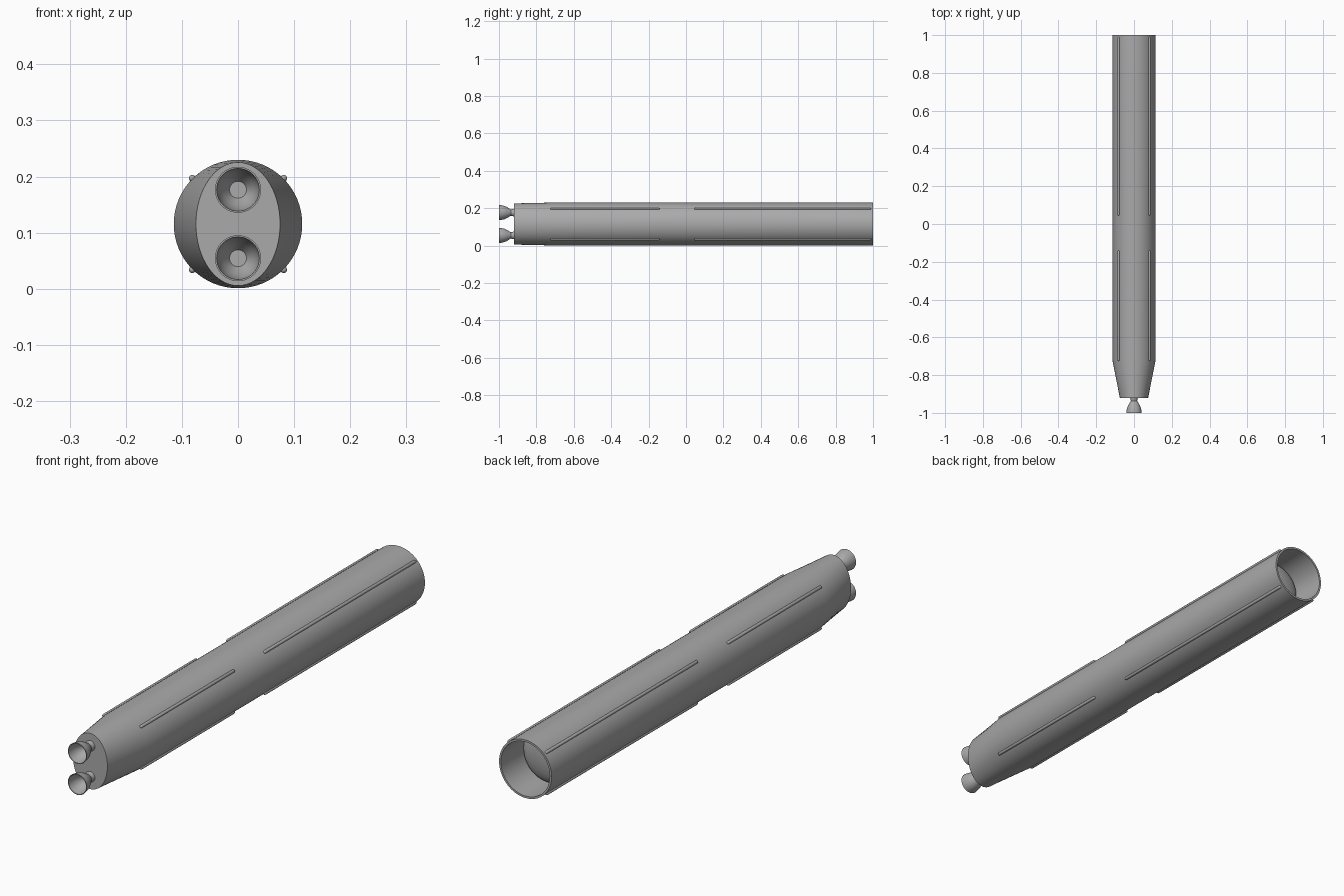
import bpy, bmesh, math

if "Cube" in bpy.data.objects:
    bpy.data.objects.remove(bpy.data.objects["Cube"])

CZ = 0.1155   # height of the tank axis
R = 0.1145    # tank radius

grey = bpy.data.materials.new("mid grey")
grey.diffuse_color = (0.4, 0.4, 0.4, 1)
grey.use_nodes = True
grey.node_tree.nodes["Principled BSDF"].inputs["Base Color"].default_value = grey.diffuse_color


def loft(name, rings, cx=0, cz=CZ, sides=64):
    """Closed skin along y through elliptical rings (y, half width, half height)."""
    bm = bmesh.new()
    loops = []
    for y, rx, rz in rings:
        loops.append([bm.verts.new((cx + rx * math.cos(2 * math.pi * i / sides), y,
                                    cz + rz * math.sin(2 * math.pi * i / sides)))
                      for i in range(sides)])
    for a, b in zip(loops, loops[1:]):
        for i in range(sides):
            j = (i + 1) % sides
            bm.faces.new((a[i], a[j], b[j], b[i]))
    bm.faces.new(loops[0])
    bm.faces.new(loops[-1])
    bmesh.ops.recalc_face_normals(bm, faces=bm.faces[:])
    mesh = bpy.data.meshes.new(name)
    bm.to_mesh(mesh)
    bm.free()
    mesh.materials.append(grey)
    ob = bpy.data.objects.new(name, mesh)
    bpy.context.collection.objects.link(ob)
    bpy.ops.object.select_all(action='DESELECT')
    ob.select_set(True)
    bpy.context.view_layer.objects.active = ob
    bpy.ops.object.shade_smooth_by_angle(angle=math.radians(35))
    return ob


# Tank: flattened tapered tail, long tube, recessed open end with a domed bulkhead
RI = R - 0.008
rings = [(-0.92, 0.075, 0.110), (-0.72, R, R), (1.0, R, R), (1.0, RI, RI)]
for k in range(9):
    t = math.radians(10.9 * k)
    r = max(RI * math.cos(t), 0.002)
    rings.append((0.855 + 0.035 * math.sin(t), r, r))
loft("tank_body", rings)

# Two hollow engine bells on the tail
outer = [(-0.918, 0.021), (-0.928, 0.019), (-0.936, 0.017), (-0.945, 0.022),
         (-0.958, 0.030), (-0.972, 0.036), (-0.986, 0.039), (-1.0, 0.041)]
inner = [(-1.0, 0.038), (-0.986, 0.036), (-0.972, 0.033), (-0.958, 0.027),
         (-0.945, 0.019), (-0.938, 0.015)]
for label, dz in (("upper", 0.061), ("lower", -0.061)):
    loft(label + "_engine_bell", [(y, r, r) for y, r in outer + inner],
         cz=CZ + dz, sides=40)

# Cable rails with rounded ends, four around the tank in two lengths
for part, y0, y1 in (("tail", -0.725, -0.14), ("front", 0.045, 0.99)):
    for sx in (-1, 1):
        for sz in (-1, 1):
            w = 0.006
            ends = [(math.sin(math.radians(a)), math.cos(math.radians(a)))
                    for a in (85, 60, 30, 0)]
            rail = [(y0 + w * (1 - s), w * c, w * c) for s, c in ends]
            rail += [(y1 - w * (1 - s), w * c, w * c) for s, c in reversed(ends)]
            loft(part + "_cable_rail", rail, cx=sx * 0.0815,
                 cz=CZ + sz * 0.0815, sides=12)
